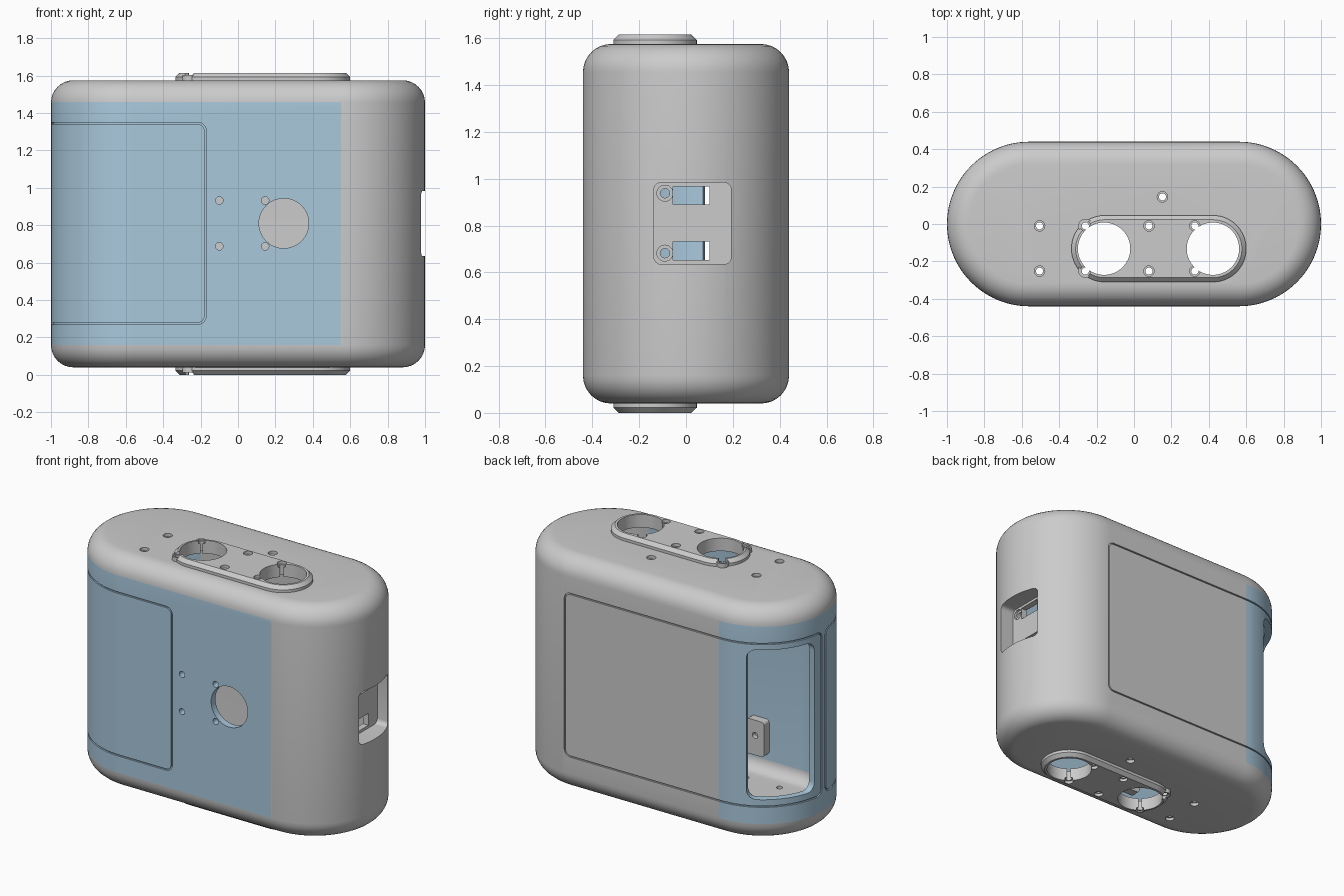
import bpy, bmesh, math
from mathutils import Vector

if "Cube" in bpy.data.objects:
    bpy.data.objects.remove(bpy.data.objects["Cube"])

R, CX, H = 0.44, 0.56, 1.615      # end radius, end centre, total height
QUARTER = R * math.pi / 2


def finish(name, bm):
    bmesh.ops.remove_doubles(bm, verts=bm.verts, dist=1e-5)
    bmesh.ops.recalc_face_normals(bm, faces=bm.faces)
    me = bpy.data.meshes.new(name)
    bm.to_mesh(me)
    bm.free()
    ob = bpy.data.objects.new(name, me)
    bpy.context.collection.objects.link(ob)
    return ob


def loft(name, x0, x1, cy, profile, n=16, axis='z'):
    """Stack stadium (or round, if x0 == x1) rings given as (radius, height)."""
    bm, rings = bmesh.new(), []
    for r, h in profile:
        ring = []
        for c, start in ((x1, -90), (x0, 90)):
            for i in range(n + 1):
                a = math.radians(start + 180 * i / n)
                p = (c + r * math.cos(a), cy + r * math.sin(a), h)
                if axis == 'y':
                    p = (p[0], p[2], p[1])
                elif axis == 'x':
                    p = (p[2], p[0], p[1])
                ring.append(bm.verts.new(p))
        rings.append(ring)
    m = len(rings[0])
    for a, b in zip(rings, rings[1:]):
        for i in range(m):
            j = (i + 1) % m
            bm.faces.new((a[i], a[j], b[j], b[i]))
    bm.faces.new(rings[0])
    bm.faces.new(rings[-1])
    return finish(name, bm)


def box(name, lo, hi, radius=0, axis=0):
    """Box with the edges along one axis rounded."""
    bm = bmesh.new()
    bmesh.ops.create_cube(bm, size=1)
    lo, hi = Vector(lo), Vector(hi)
    for v in bm.verts:
        v.co = Vector([(lo[k] + hi[k]) / 2 + v.co[k] * (hi[k] - lo[k]) for k in range(3)])
    if radius:
        es = [e for e in bm.edges if abs((e.verts[0].co - e.verts[1].co)[axis]) > 1e-4]
        bmesh.ops.bevel(bm, geom=es, offset=radius, segments=6, profile=0.5, affect='EDGES')
    return finish(name, bm)


def cut(ob, tool, op='DIFFERENCE', keep=False):
    mod = ob.modifiers.new(op, 'BOOLEAN')
    mod.operation, mod.object, mod.solver = op, tool, 'EXACT'
    bpy.context.view_layer.objects.active = ob
    bpy.ops.object.modifier_apply(modifier=mod.name)
    if not keep:
        bpy.data.objects.remove(tool)


def pill_profile(r, z0, z1, f, n=8):
    arc = [(f * (1 - math.sin(math.pi / 2 * i / n)), f * (1 - math.cos(math.pi / 2 * i / n)))
           for i in range(n + 1)]
    low = [(r - a, z0 + b) for a, b in arc]
    return low + [(r - a, z1 - b) for a, b in reversed(arc)]


def wrap(s, d, z):
    """Point at wall distance s from the left tip (+ is to the back), offset d outwards."""
    sign, s = (1 if s >= 0 else -1), abs(s)
    if s < QUARTER:
        t = s / R
        return (-CX - (R + d) * math.cos(t), sign * (R + d) * math.sin(t), z)
    return (-CX + s - QUARTER, sign * (R + d), z)


def columns(s0, s1, z0, z1, r, k=6, mid=48):
    """Rounded rectangle on the unrolled wall as (s, low, high) columns."""
    c = [(r - r * math.cos(math.pi / 2 * i / k), r - r * math.sin(math.pi / 2 * i / k))
         for i in range(k + 1)]
    left = [(s0 + a, z0 + b, z1 - b) for a, b in c]
    right = [(s1 - a, z0 + b, z1 - b) for a, b in reversed(c)]
    span = s1 - s0 - 2 * r
    return left + [(s0 + r + span * i / mid, z0, z1) for i in range(1, mid)] + right


def wall_window(s0, s1, z0, z1, r):
    bm = bmesh.new()
    q = [[bm.verts.new(wrap(s, d, z)) for d, z in ((-.15, lo), (.1, lo), (.1, hi), (-.15, hi))]
         for s, lo, hi in columns(s0, s1, z0, z1, r)]
    for a, b in zip(q, q[1:]):
        for i in range(4):
            bm.faces.new((a[i], a[i - 1], b[i - 1], b[i]))
    bm.faces.new(q[0])
    bm.faces.new(q[-1])
    return finish("window_cutter", bm)


def wall_groove(s0, s1, z0, z1, r, w=.009, depth=.01):
    def loop(g):
        c = columns(s0 + g, s1 - g, z0 + g, z1 - g, r - g)
        return [(s, lo) for s, lo, hi in c] + [(s, hi) for s, lo, hi in reversed(c)]
    bm = bmesh.new()
    q = [[bm.verts.new(wrap(s, d, z)) for (s, z), d in ((a, -depth), (a, .01), (b, .01), (b, -depth))]
         for a, b in zip(loop(0), loop(w))]
    for k in range(len(q)):
        a, b = q[k - 1], q[k]
        for i in range(4):
            bm.faces.new((a[i], a[i - 1], b[i - 1], b[i]))
    return finish("groove_cutter", bm)


# hollow rounded body, with solid material left behind the right-hand pocket
body = loft("body", -CX, CX, 0, pill_profile(R, .04, 1.575, .12), 48)
cavity = loft("cavity", -CX, CX, 0, pill_profile(R - .045, .085, 1.53, .08), 48)
cut(cavity, box("pocket_wall", (.84, -.19, .585), (1.2, .23, 1.035)))
cut(body, cavity)

# raised pads with small screw bosses, top and bottom
for flip in (False, True):
    def zs(p):
        return [(r, H - z if flip else z) for r, z in p]
    cut(body, loft("pad", -.157, .422, -.132,
                   zs([(.178, 1.55), (.178, 1.593), (.155, H)]), 32), 'UNION')
    for y in (-.01, -.25):
        cut(body, loft("boss", -.26, -.26, y, zs([(.038, 1.551), (.038, 1.603)])), 'UNION')

# vertical openings and screw holes
for x in (-.16, .422):
    cut(body, loft("port", x, x, -.132, [(.14, -.1), (.14, 1.8)], 32))
holes = [(x, y) for x in (-.505, -.26, .08, .325) for y in (-.01, -.252)] + [(.152, .145)]
for x, y in holes:
    on_pad = -.3 < x < .6 and y < .1
    b = .02 if on_pad else .06
    cut(body, loft("screw", x, x, y, [(.028, -.1), (.028, b), (.019, b), (.019, H - b),
                                      (.028, H - b), (.028, 1.8)], 12))

# front lens hole and its four screw holes
cut(body, loft("lens", .245, .245, .81, [(.133, -.6), (.133, -.25)], 32, 'y'))
for x in (-.1, .145):
    for z in (.687, .932):
        cut(body, loft("lens_screw", x, x, z, [(.02, -.6), (.02, -.25)], 12, 'y'))

# right-hand pocket with two slots and two counterbored holes
cut(body, box("pocket", (.88, -.137, .635), (1.2, .193, .983), .03))
for z in (.692, .928):
    cut(body, box("slot", (.75, -.055, z - .039), (1, .1, z + .039)))
for z in (.682, .938):
    cut(body, loft("bore", -.09, -.09, z, [(.02, .75), (.02, .865), (.034, .865), (.034, 1.1)],
                   12, 'x'))

# window in the left end and the two panel seams
cut(body, wall_window(.082, .522, .32, 1.305, .06))
cut(body, wall_groove(.012, 1.831, .27, 1.35, .045))
cut(body, wall_groove(-1.081, -.02, .27, 1.35, .045))

# coloured cover: front wall and left end
region = box("cover_region", (-1.1, -.6, .16), (.55, -.3, 1.46))
cut(region, box("cover_end", (-1.2, -.7, .16), (-.55, .6, 1.46)), 'UNION')
cover = body.copy()
cover.data = body.data.copy()
cover.name = "front_cover"
bpy.context.collection.objects.link(cover)
cut(cover, region, 'INTERSECT', keep=True)
cut(body, region)
blue = bpy.data.materials.new("cover_blue")
blue.diffuse_color = (.4, .58, .72, 1)
blue.use_nodes = True
blue.node_tree.nodes["Principled BSDF"].inputs["Base Color"].default_value = blue.diffuse_color
cover.data.materials.clear()
cover.data.materials.append(blue)

# small mounting tab inside the front wall
tab = box("mounting_tab", (-.33, -.4, .2), (-.2, -.34, .43), .02, 1)
cut(tab, loft("tab_hole", -.265, -.265, .33, [(.02, -.37), (.02, -.2)], 12, 'y'))

for ob in (body, cover, tab):
    bpy.ops.object.select_all(action='DESELECT')
    ob.select_set(True)
    bpy.context.view_layer.objects.active = ob
    bpy.ops.object.shade_smooth_by_angle(angle=math.radians(30))
